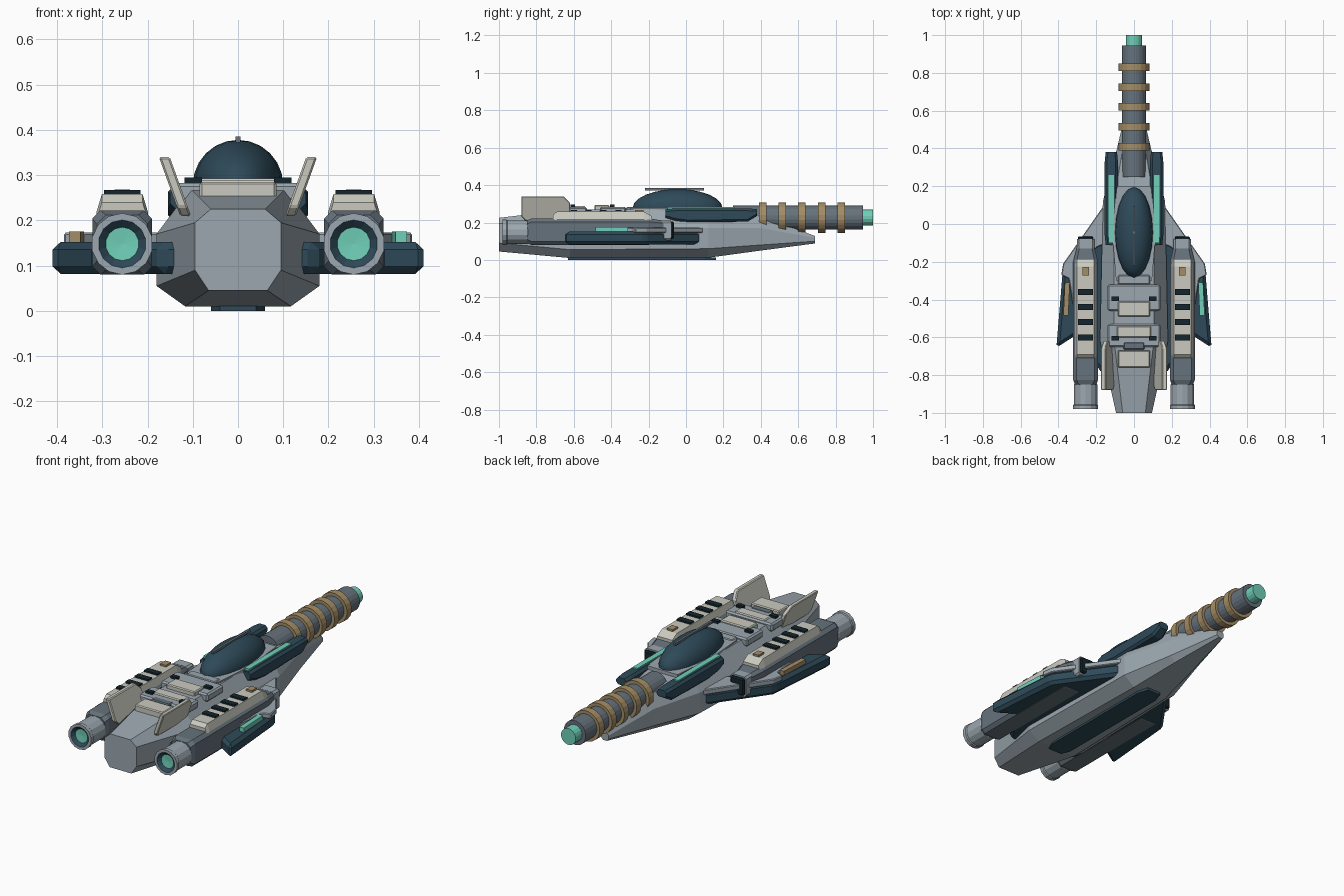
import bpy, bmesh, math

if "Cube" in bpy.data.objects:
    bpy.data.objects.remove(bpy.data.objects["Cube"])


def material(name, hexcode):
    def lin(v):
        return v / 12.92 if v <= 0.04045 else ((v + 0.055) / 1.055) ** 2.4
    m = bpy.data.materials.new(name)
    m.diffuse_color = [lin(int(hexcode[i:i + 2], 16) / 255) for i in (0, 2, 4)] + [1]
    m.use_nodes = True
    m.node_tree.nodes["Principled BSDF"].inputs["Base Color"].default_value = m.diffuse_color
    return m


HULL = material("light grey", "9BA7AF")
STEEL = material("dark grey", "66727C")
NAVY = material("navy", "2E4A59")
BEIGE = material("beige", "CACAC0")
TAN = material("tan", "A48D66")
TEAL = material("teal", "70D0B9")
BLACK = material("near black", "14262D")


def finish(name, bm, mats, bevel=0, mirror=False):
    bmesh.ops.remove_doubles(bm, verts=bm.verts, dist=1e-5)
    bmesh.ops.recalc_face_normals(bm, faces=bm.faces)
    me = bpy.data.meshes.new(name)
    bm.to_mesh(me)
    bm.free()
    ob = bpy.data.objects.new(name, me)
    bpy.context.collection.objects.link(ob)
    for m in mats:
        me.materials.append(m)
    if bevel:
        b = ob.modifiers.new("bevel", 'BEVEL')
        b.width, b.segments, b.limit_method = bevel, 1, 'ANGLE'
    if mirror:
        m = ob.modifiers.new("mirror", 'MIRROR')
        m.use_mirror_merge = False
    return ob


def loft(name, sections, mat, **kw):
    """Skin a list of equal-length point loops and cap both ends."""
    bm = bmesh.new()
    loops = [[bm.verts.new(p) for p in s] for s in sections]
    n = len(loops[0])
    for a, b in zip(loops, loops[1:]):
        for i in range(n):
            j = (i + 1) % n
            bm.faces.new((a[i], a[j], b[j], b[i]))
    bm.faces.new(loops[0])
    bm.faces.new(loops[-1])
    return finish(name, bm, [mat], **kw)


def slab(name, pts, z0, z1, mat, **kw):
    """Plan outline (x, y) raised from z0 to z1."""
    return loft(name, [[(x, y, z) for x, y in pts] for z in (z0, z1)], mat, **kw)


def box(name, x0, x1, y0, y1, z0, z1, mat, **kw):
    return slab(name, [(x0, y0), (x1, y0), (x1, y1), (x0, y1)], z0, z1, mat, **kw)


def chamfered(y, cx, hw, z0, z1, c):
    """Chamfered rectangle across the y axis."""
    return [(cx + x, y, z) for x, z in (
        (-hw + c, z0), (hw - c, z0), (hw, z0 + c), (hw, z1 - c),
        (hw - c, z1), (-hw + c, z1), (-hw, z1 - c), (-hw, z0 + c))]


def lathe(name, profile, mats, cx, cz, n, seg_mats=None, **kw):
    """Turn a (radius, y) profile about an axis parallel to y."""
    bm = bmesh.new()
    rings = [[bm.verts.new((cx + r * math.cos(2 * math.pi * (i + .5) / n), y,
                            cz + r * math.sin(2 * math.pi * (i + .5) / n)))
              for i in range(n)] for r, y in profile]
    for k, (a, b) in enumerate(zip(rings, rings[1:])):
        for i in range(n):
            j = (i + 1) % n
            f = bm.faces.new((a[i], a[j], b[j], b[i]))
            f.material_index = seg_mats[k] if seg_mats else 0
    return finish(name, bm, mats, **kw)


# Main hull: eight-sided sections running from the tail to the nose
def hull_section(y, a, zt, b, zu, zl, c, zb):
    return [(a, y, zt), (b, y, zu), (b, y, zl), (c, y, zb),
            (-c, y, zb), (-b, y, zl), (-b, y, zu), (-a, y, zt)]


loft("hull", [hull_section(*s) for s in (
    (-1.0, .06, .225, .095, .195, .09, .065, .045),
    (-.62, .105, .27, .18, .17, .055, .117, .01),
    (.12, .105, .27, .165, .17, .06, .1, .012),
    (.40, .06, .235, .09, .17, .08, .06, .05),
    (.69, .015, .128, .022, .118, .1, .012, .088))], HULL)

# Belly plate
slab("belly_plate", [(-.06, -.58), (-.04, -.63), (.04, -.63), (.06, -.58),
                     (.06, .1), (.04, .16), (-.04, .16), (-.06, .1)], 0, .014, NAVY)

# Nose cannon with rings and a glowing muzzle
CZ = .226
lathe("cannon_barrel", [(0, .25), (.065, .25), (.065, .945), (0, .945)], [STEEL], 0, CZ, 20)
lathe("cannon_muzzle", [(0, .93), (.044, .93), (.044, 1), (0, 1)], [TEAL], 0, CZ, 16)
for i in range(5):
    y = .41 + .105 * i
    lathe(f"cannon_ring_{i + 1}", [(.06, y - .02), (.082, y - .02), (.082, y + .02), (.06, y + .02)],
          [TAN], 0, CZ, 20)

# Canopy bubble with a ridge and a low base
bm = bmesh.new()
bmesh.ops.create_uvsphere(bm, u_segments=20, v_segments=12, radius=1)
for v in bm.verts:
    v.co = (v.co.x * .1, v.co.y * .24 - .045, v.co.z * .1 + .278)
canopy = finish("canopy", bm, [NAVY])
for p in canopy.data.polygons:
    p.use_smooth = True
box("canopy_ridge", -.006, .006, -.22, .096, .372, .385, STEEL)
slab("canopy_base", [(-.095, -.3), (.095, -.3), (.115, -.05), (.09, .2), (-.09, .2), (-.115, -.05)],
     .255, .278, HULL)

# Navy cheek pods beside the canopy with teal light strips
loft("cheek_pod", [chamfered(y, .12, hw, z0, z1, .012) for y, hw, z0, z1 in (
    (-.11, .03, .225, .27), (-.06, .035, .21, .275), (.02, .035, .2, .275),
    (.33, .035, .205, .275), (.38, .03, .235, .272))], NAVY, mirror=True)
box("cheek_light", .107, .136, -.1, .26, .27, .282, TEAL, mirror=True)

# Deck plates behind the canopy
for i, (w, y0, y1, z1, mat) in enumerate((
        (.085, -.32, -.27, .282, HULL), (.085, -.49, -.41, .293, BEIGE),
        (.09, -.6, -.54, .289, BEIGE), (.055, -.665, -.625, .285, STEEL),
        (.085, -.76, -.67, .285, BEIGE))):
    box(f"deck_plate_{i + 1}", -w, w, y0, y1, .245, z1, mat, bevel=.005)
for i, (y0, y1, yb) in enumerate(((-.46, -.32, -.395), (-.65, -.53, -.605))):
    box(f"deck_panel_{i + 1}", -.14, .14, y0, y1, .24, .283, HULL, bevel=.008)
    box(f"deck_vent_{i + 1}", .08, .118, yb - .012, yb + .012, .28, .295, BLACK, mirror=True)

# Canted tail fins
fin = [(-.88, .23), (-.86, .21), (-.62, .21), (-.62, .305), (-.655, .34), (-.88, .34)]
loft("tail_fin", [[(.116 + (z - .21) * .36 + d, y, z) for y, z in fin] for d in (-.012, .012)],
     BEIGE, bevel=.004, mirror=True)

# Wings with a grey leading-edge plate and light strips
slab("wing", [(.12, .08), (.16, .08), (.375, -.22), (.411, -.655), (.31, -.59), (.17, -.79), (.12, -.79)],
     .082, .152, NAVY, bevel=.016, mirror=True)
slab("wing_edge_plate", [(.14, .1), (.165, .09), (.375, -.21), (.385, -.27), (.345, -.29),
                         (.32, -.45), (.3, -.45), (.3, -.2), (.19, -.12), (.14, -.1)],
     .145, .173, HULL, bevel=.004, mirror=True)
for side, name, mat in ((-1, "left_wing_light", TAN), (1, "right_wing_light", TEAL)):
    slab(name, [(side * x, y) for x, y in ((.340, -.31), (.366, -.31), (.374, -.485), (.348, -.485))],
         .148, .175, mat)

# Engine nacelles
NX = .256
loft("nacelle", [chamfered(y, NX, hw, z0, z1, c) for y, hw, z0, z1, c in (
    (-.85, .056, .09, .212, .02), (-.825, .066, .08, .222, .018),
    (-.2, .066, .08, .222, .018), (-.12, .046, .105, .21, .014))], STEEL, mirror=True)
loft("nacelle_collar", [chamfered(y, NX, .046, .105, .212, .01) for y in (-.13, -.08)], HULL, mirror=True)
box("intake", NX - .04, NX + .04, -.085, -.065, .115, .205, BLACK, bevel=.006, mirror=True)

# Exhaust nozzle: grey shell, navy throat, teal core
lathe("exhaust_nozzle", [(.05, -.83), (.064, -.85), (.064, -.955), (.068, -.96), (.068, -.98),
                         (.053, -.98), (.037, -.965), (0, -.962)], [HULL, NAVY, TEAL], NX, .148, 14,
      seg_mats=[0, 0, 0, 0, 0, 1, 2], mirror=True)

# Beige armour on the nacelles, with vents and a tan hatch
loft("nacelle_armour", [[(NX - .057, y0, z), (NX - .045, y0, z + .04), (NX + .045, y0, z + .04), (NX + .057, y0, z)]
                        for y0, z in ((-.71, .2), (-.69, .218), (-.225, .218), (-.185, .195))],
     BEIGE, mirror=True)
for i in range(4):
    y = -.36 - .08 * i
    box(f"armour_vent_{i + 1}", NX - .04, NX + .04, y - .016, y + .016, .25, .267, BLACK, mirror=True)
box("armour_hatch", NX - .017, NX + .017, -.272, -.228, .25, .268, TAN, mirror=True)
